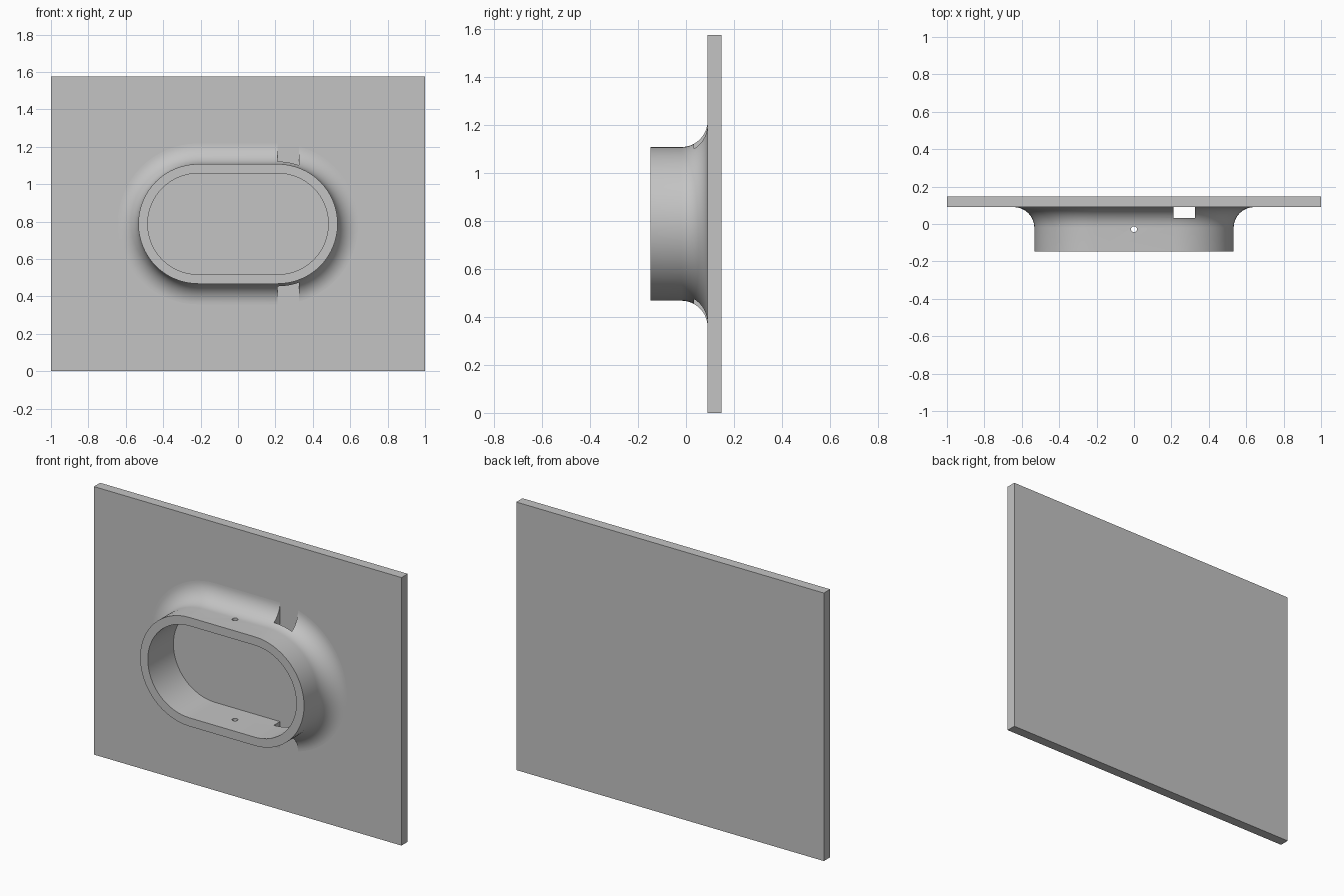
import bpy, bmesh
from math import sin, cos, pi, radians

cube = bpy.data.objects.get("Cube")
if cube:
    bpy.data.objects.remove(cube, do_unlink=True)

grey = bpy.data.materials.new("plain grey")
grey.use_nodes = True
colour = (0.55, 0.55, 0.55, 1)
grey.diffuse_color = colour
bsdf = next(n for n in grey.node_tree.nodes if n.type == 'BSDF_PRINCIPLED')
bsdf.inputs["Base Color"].default_value = colour

MID_Z = 0.7875           # height of the collar axis
HALF = 0.213             # half length of the straight sides
OUTER, INNER, FILLET = 0.32, 0.27, 0.11
FRONT, FACE, BACK = -0.148, 0.09, 0.148


def box(name, x0, x1, y0, y1, z0, z1):
    bpy.ops.mesh.primitive_cube_add(
        size=1, location=((x0 + x1) / 2, (y0 + y1) / 2, (z0 + z1) / 2))
    ob = bpy.context.object
    ob.name = name
    ob.scale = (x1 - x0, y1 - y0, z1 - z0)
    bpy.ops.object.transform_apply(location=False, rotation=False, scale=True)
    return ob


def stadium(radius, y, steps=32):
    """Ring of points around a rounded slot shape at depth y."""
    points = []
    for side, start in ((1, -pi / 2), (-1, pi / 2)):
        for i in range(steps + 1):
            a = start + pi * i / steps
            points.append((side * HALF + radius * cos(a), y,
                           MID_Z + radius * sin(a)))
    return points


# Back plate
plate = box("back_plate", -1, 1, FACE, BACK, 0, 2 * MID_Z)
plate.data.materials.append(grey)

# Collar: wall section with a flared foot, swept round the slot shape
section = [(INNER, FACE + 0.005), (INNER, FRONT), (OUTER, FRONT)]
for i in range(17):
    a = pi / 2 * i / 16
    section.append((OUTER + FILLET * (1 - cos(a)),
                    FACE - FILLET + FILLET * sin(a)))
section.append((OUTER + FILLET, FACE + 0.005))

bm = bmesh.new()
rings = [[bm.verts.new(p) for p in stadium(r, y)] for r, y in section]
for k, ring in enumerate(rings):
    following = rings[(k + 1) % len(rings)]
    for i in range(len(ring)):
        j = (i + 1) % len(ring)
        bm.faces.new((ring[i], ring[j], following[j], following[i]))
bmesh.ops.recalc_face_normals(bm, faces=bm.faces)
mesh = bpy.data.meshes.new("collar")
bm.to_mesh(mesh)
bm.free()
collar = bpy.data.objects.new("collar", mesh)
bpy.context.collection.objects.link(collar)
mesh.materials.append(grey)

# Cutters: slot at the foot and pin hole, both through top and bottom walls
slot = box("slot_cutter", 0.21, 0.327, 0.033, 0.12, 0.2, 1.4)
bpy.ops.mesh.primitive_cylinder_add(
    vertices=24, radius=0.016, depth=1.2, location=(0, -0.028, MID_Z))
pin = bpy.context.object
pin.name = "pin_hole_cutter"

bpy.ops.object.select_all(action='DESELECT')
collar.select_set(True)
bpy.context.view_layer.objects.active = collar
for cutter in (slot, pin):
    cutter.hide_render = True
    mod = collar.modifiers.new(cutter.name, 'BOOLEAN')
    mod.operation = 'DIFFERENCE'
    mod.solver = 'EXACT'
    mod.object = cutter
    bpy.ops.object.modifier_apply(modifier=mod.name)
for cutter in (slot, pin):
    bpy.data.objects.remove(cutter, do_unlink=True)
bpy.ops.object.shade_smooth_by_angle(angle=radians(30))
